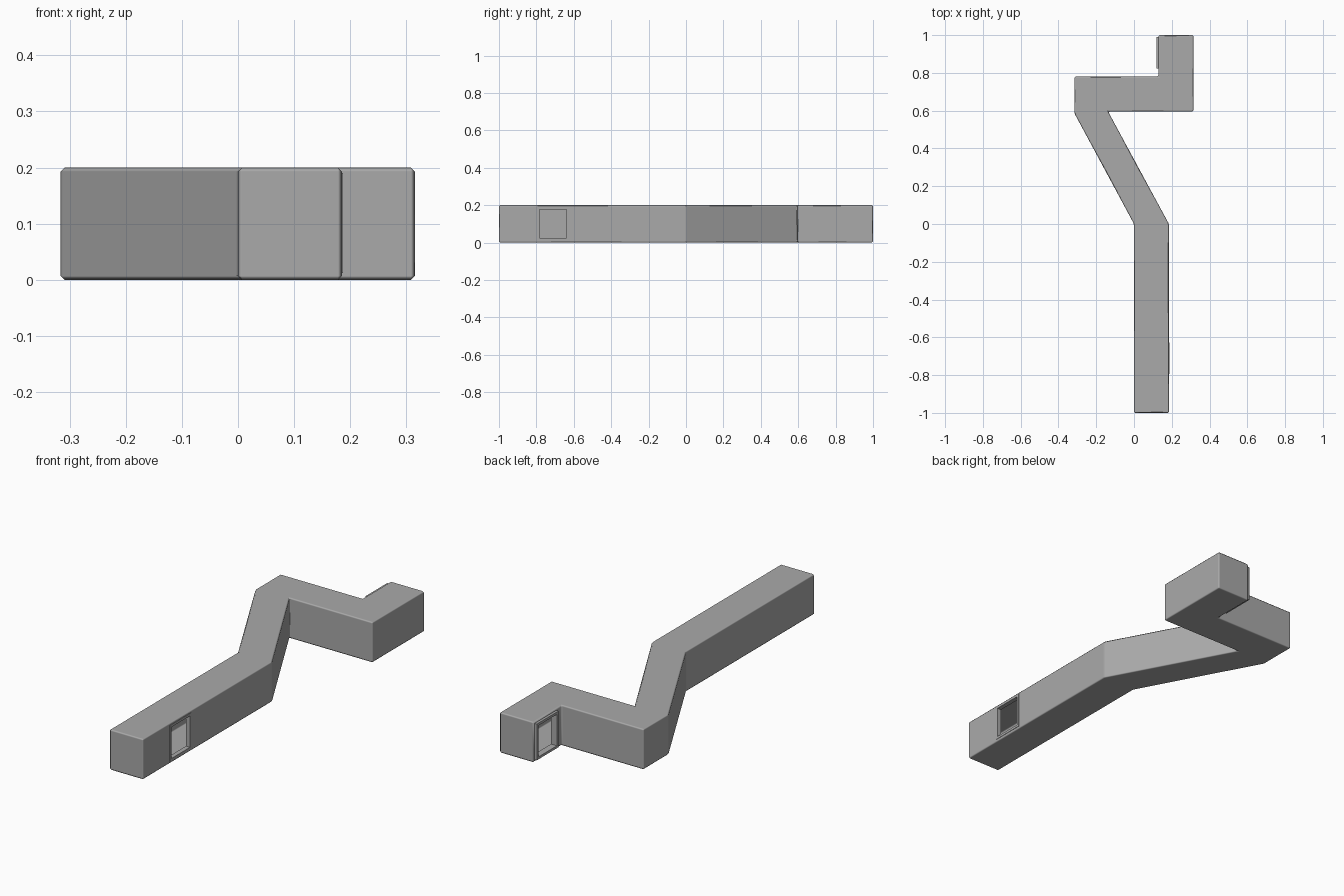
import bpy
import bmesh
from mathutils import Vector

cube = bpy.data.objects.get("Cube")
if cube:
    bpy.data.objects.remove(cube, do_unlink=True)

HEIGHT = 0.2
BEVEL = 0.007

grey = bpy.data.materials.new("corridor grey")
grey.use_nodes = True
grey.diffuse_color = (0.4, 0.4, 0.4, 1)
grey.node_tree.nodes["Principled BSDF"].inputs["Base Color"].default_value = grey.diffuse_color


def add_object(name, bm):
    mesh = bpy.data.meshes.new(name)
    bm.to_mesh(mesh)
    bm.free()
    mesh.materials.append(grey)
    obj = bpy.data.objects.new(name, mesh)
    bpy.context.collection.objects.link(obj)
    return obj


# Plan outline of the winding passage
outline = [(0, -1), (0.185, -1), (0.185, 0), (-0.137, 0.595), (0.315, 0.595),
           (0.315, 1), (0.13, 1), (0.13, 0.78), (-0.316, 0.78),
           (-0.316, 0.587), (0, 0)]

# Doorways: wall x, outward direction, frame y range, outer face x, inner face x
doors = {
    "front_door_frame": (0.185, 1, (-0.795, -0.628), 0.187, 0.165),
    "end_door_frame": (0.13, -1, (0.822, 0.99), 0.118, 0.15),
}
FRAME_Z = (0.012, 0.19)
FRAME_WIDTH = 0.012

# Hollow passage shell with chamfered edges
bm = bmesh.new()
floor = bm.faces.new([bm.verts.new((x, y, 0)) for x, y in outline])
walls = bmesh.ops.extrude_face_region(bm, geom=[floor], use_keep_orig=True)
top = [v for v in walls["geom"] if isinstance(v, bmesh.types.BMVert)]
bmesh.ops.translate(bm, verts=top, vec=(0, 0, HEIGHT))
bmesh.ops.recalc_face_normals(bm, faces=bm.faces)
bmesh.ops.bevel(bm, geom=bm.edges[:], offset=BEVEL, segments=1,
                affect='EDGES', profile=0.5)
bmesh.ops.recalc_face_normals(bm, faces=bm.faces)

# Open each doorway by insetting its wall and removing the middle
for wall_x, side, span, outer_x, inner_x in doors.values():
    mid_y = sum(span) / 2
    wall = next(f for f in bm.faces
                if f.normal.x * side > 0.99
                and abs(f.calc_center_median().x - wall_x) < 0.01
                and min(v.co.y for v in f.verts) < mid_y < max(v.co.y for v in f.verts))
    center = wall.calc_center_median()
    bmesh.ops.inset_individual(bm, faces=[wall], thickness=0.01)
    for v in wall.verts:
        v.co.y = span[0] if v.co.y < center.y else span[1]
        v.co.z = FRAME_Z[0] if v.co.z < center.z else FRAME_Z[1]
    bmesh.ops.delete(bm, geom=[wall], context='FACES')

for f in bm.faces:
    f.smooth = True
shell = add_object("passage_shell", bm)
weighted = shell.modifiers.new("even shading", 'WEIGHTED_NORMAL')
weighted.weight = 100


# Door frames: square rings lining each opening
def make_frame(name, span, outer_x, inner_x):
    bm = bmesh.new()

    def ring(x, inset):
        y0, y1 = span[0] + inset, span[1] - inset
        z0, z1 = FRAME_Z[0] + inset, FRAME_Z[1] - inset
        return [bm.verts.new((x, y, z))
                for y, z in ((y0, z0), (y1, z0), (y1, z1), (y0, z1))]

    rings = [ring(outer_x, 0), ring(outer_x, FRAME_WIDTH),
             ring(inner_x, FRAME_WIDTH), ring(inner_x, 0)]
    for a, b in zip(rings, rings[1:] + rings[:1]):
        for i in range(4):
            j = (i + 1) % 4
            bm.faces.new((a[i], a[j], b[j], b[i]))
    bmesh.ops.recalc_face_normals(bm, faces=bm.faces)
    return add_object(name, bm)


for name, (wall_x, side, span, outer_x, inner_x) in doors.items():
    make_frame(name, span, outer_x, inner_x)
